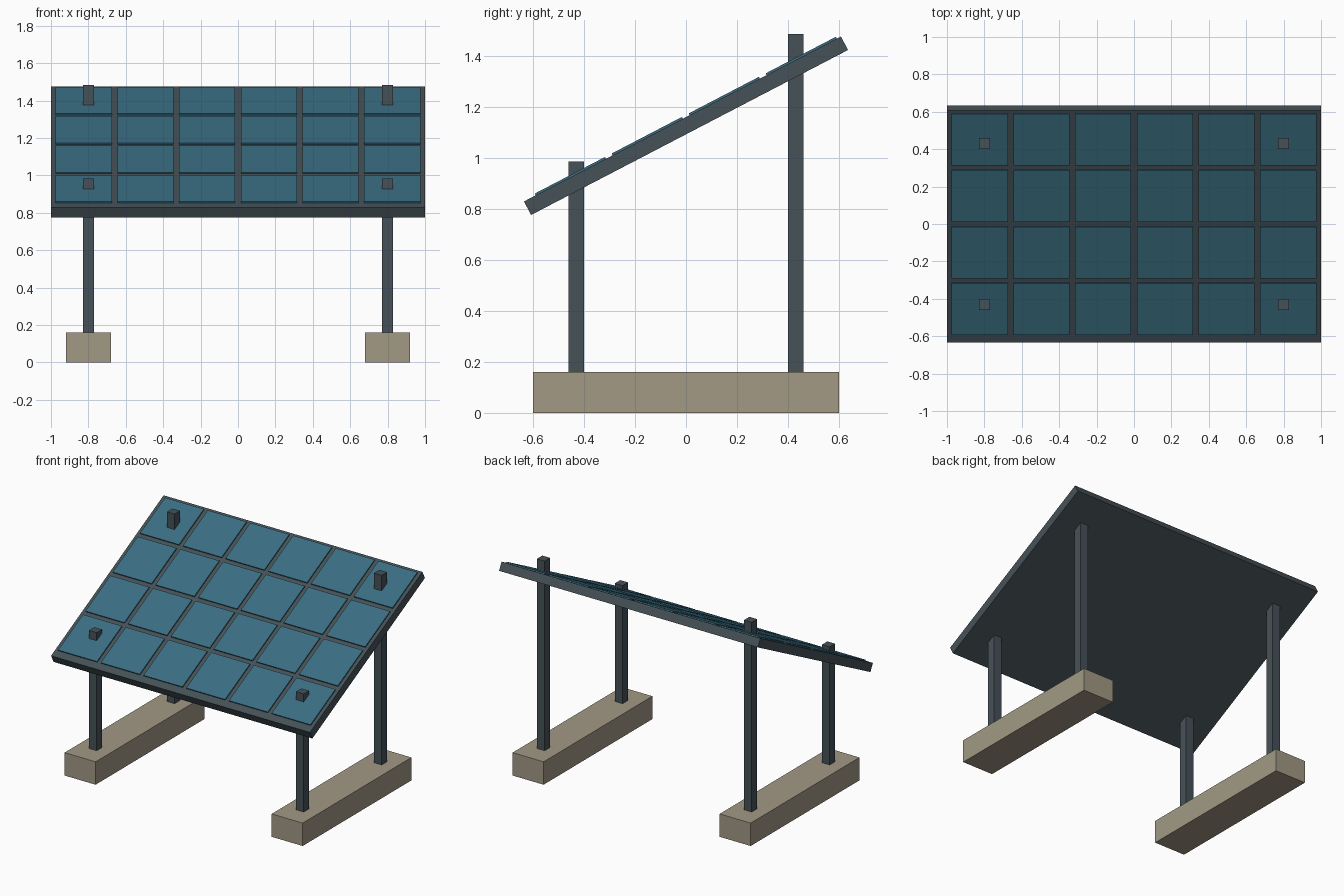
import bpy
import bmesh
from math import radians, sin, cos
from mathutils import Matrix, Vector

if "Cube" in bpy.data.objects:
    bpy.data.objects.remove(bpy.data.objects["Cube"])

TILT = radians(27.5)
PANEL_Z = 1.125


def material(name, rgb):
    m = bpy.data.materials.new(name)
    m.diffuse_color = (*rgb, 1.0)
    m.use_nodes = True
    m.node_tree.nodes["Principled BSDF"].inputs["Base Color"].default_value = m.diffuse_color
    return m


metal = material("dark_metal", (0.06, 0.083, 0.097))
glass = material("blue_glass", (0.042, 0.155, 0.225))
concrete = material("concrete", (0.36, 0.32, 0.235))


def boxes(name, mat, size, centres):
    """One object made of equal boxes."""
    bm = bmesh.new()
    for c in centres:
        bmesh.ops.create_cube(bm, size=1.0, matrix=Matrix.Translation(c) @ Matrix.Diagonal((*size, 1.0)))
    mesh = bpy.data.meshes.new(name)
    bm.to_mesh(mesh)
    bm.free()
    mesh.materials.append(mat)
    ob = bpy.data.objects.new(name, mesh)
    bpy.context.collection.objects.link(ob)
    return ob


# Footings and posts on both sides
for side, x in (("left", -0.8), ("right", 0.8)):
    boxes(f"{side}_footing", concrete, (0.24, 1.2, 0.16), [Vector((x, 0, 0.08))])
    for end, y, top in (("front", -0.43, 0.984), ("back", 0.43, 1.484)):
        h = top - 0.15
        boxes(f"{side}_{end}_post", metal, (0.06, 0.06, h), [Vector((x, y, 0.15 + h / 2))])

# Tilted panel backing
panel = boxes("panel_frame", metal, (2.0, 1.4, 0.06), [Vector((0, 0, 0))])
panel.location = (0, 0, PANEL_Z)
panel.rotation_euler.x = TILT

# Grid of solar cells, raised slightly above the backing
cell_centres = [Vector(((i - 2.5) * 0.33, (j - 1.5) * 0.34, 0)) for i in range(6) for j in range(4)]
cells = boxes("solar_cells", glass, (0.30, 0.31, 0.012), cell_centres)
cells.location = (0, 0, PANEL_Z + 0.036)
cells.rotation_euler.x = TILT
